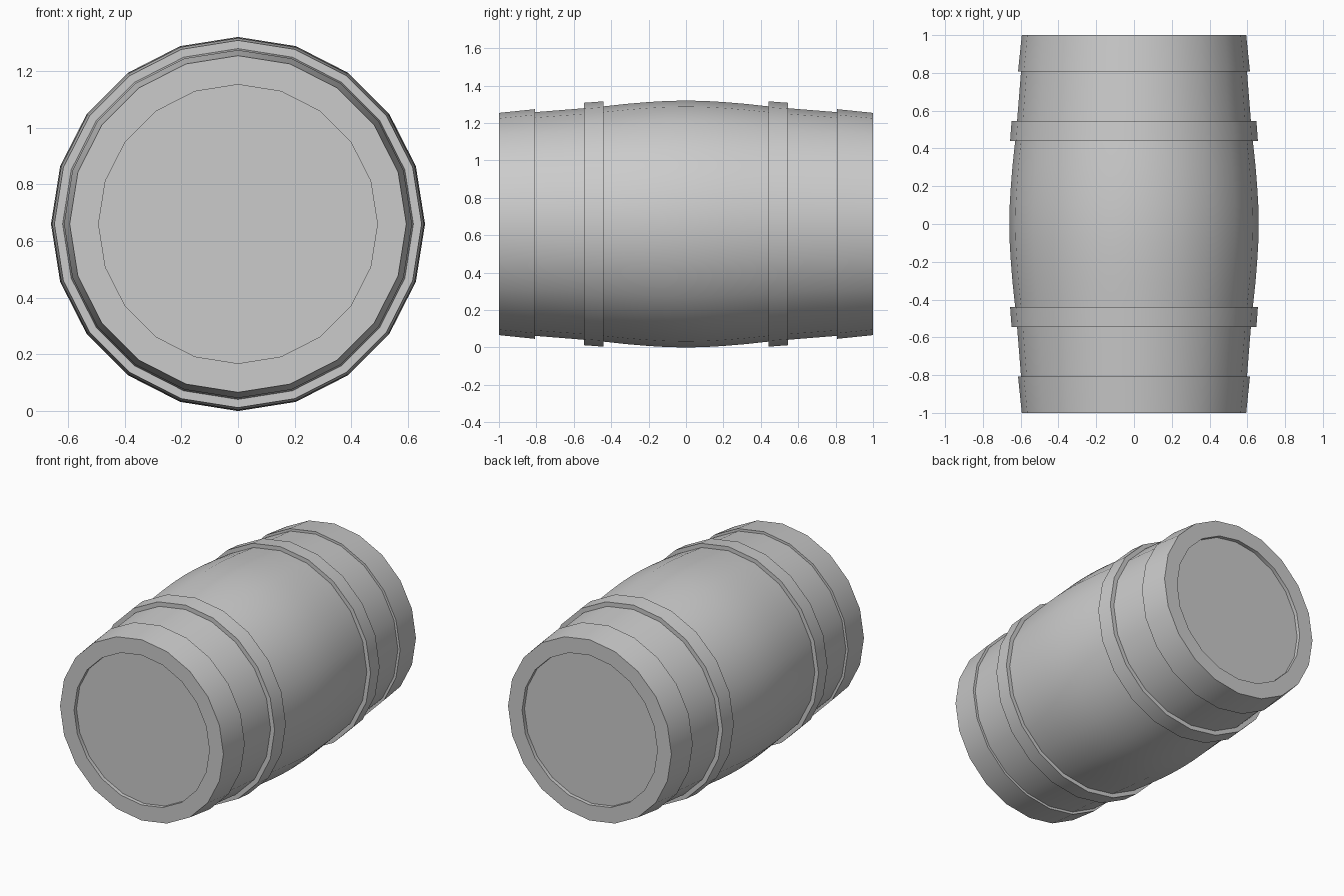
import bpy, bmesh, math

if "Cube" in bpy.data.objects:
    bpy.data.objects.remove(bpy.data.objects["Cube"])

SIDES = 20
CENTRE_Z = 0.66

# Half profile (radius, distance from middle): bulge, raised hoop, end hoop, rim, recessed head
half = [(0.66, 0.0), (0.658, 0.1), (0.652, 0.2), (0.643, 0.31), (0.629, 0.44),
        (0.656, 0.44), (0.648, 0.545), (0.619, 0.545),
        (0.598, 0.807), (0.614, 0.807), (0.594, 1.0),
        (0.492, 1.0), (0.492, 0.975)]
profile = [(r, -y) for r, y in reversed(half[1:])] + half

# Revolve the mirrored profile around the y axis
bm = bmesh.new()
rings = []
for r, y in profile:
    ring = []
    for i in range(SIDES):
        a = 2 * math.pi * i / SIDES
        ring.append(bm.verts.new((r * math.sin(a), y, CENTRE_Z + r * math.cos(a))))
    rings.append(ring)
for a, b in zip(rings, rings[1:]):
    for i in range(SIDES):
        j = (i + 1) % SIDES
        bm.faces.new((a[i], a[j], b[j], b[i]))

# Round barrel heads
bm.faces.new(rings[0])
bm.faces.new(rings[-1])
bmesh.ops.recalc_face_normals(bm, faces=bm.faces)

mesh = bpy.data.meshes.new("barrel")
bm.to_mesh(mesh)
bm.free()
barrel = bpy.data.objects.new("barrel", mesh)
bpy.context.collection.objects.link(barrel)
bpy.context.view_layer.objects.active = barrel
barrel.select_set(True)
bpy.ops.object.shade_smooth_by_angle(angle=math.radians(30))
